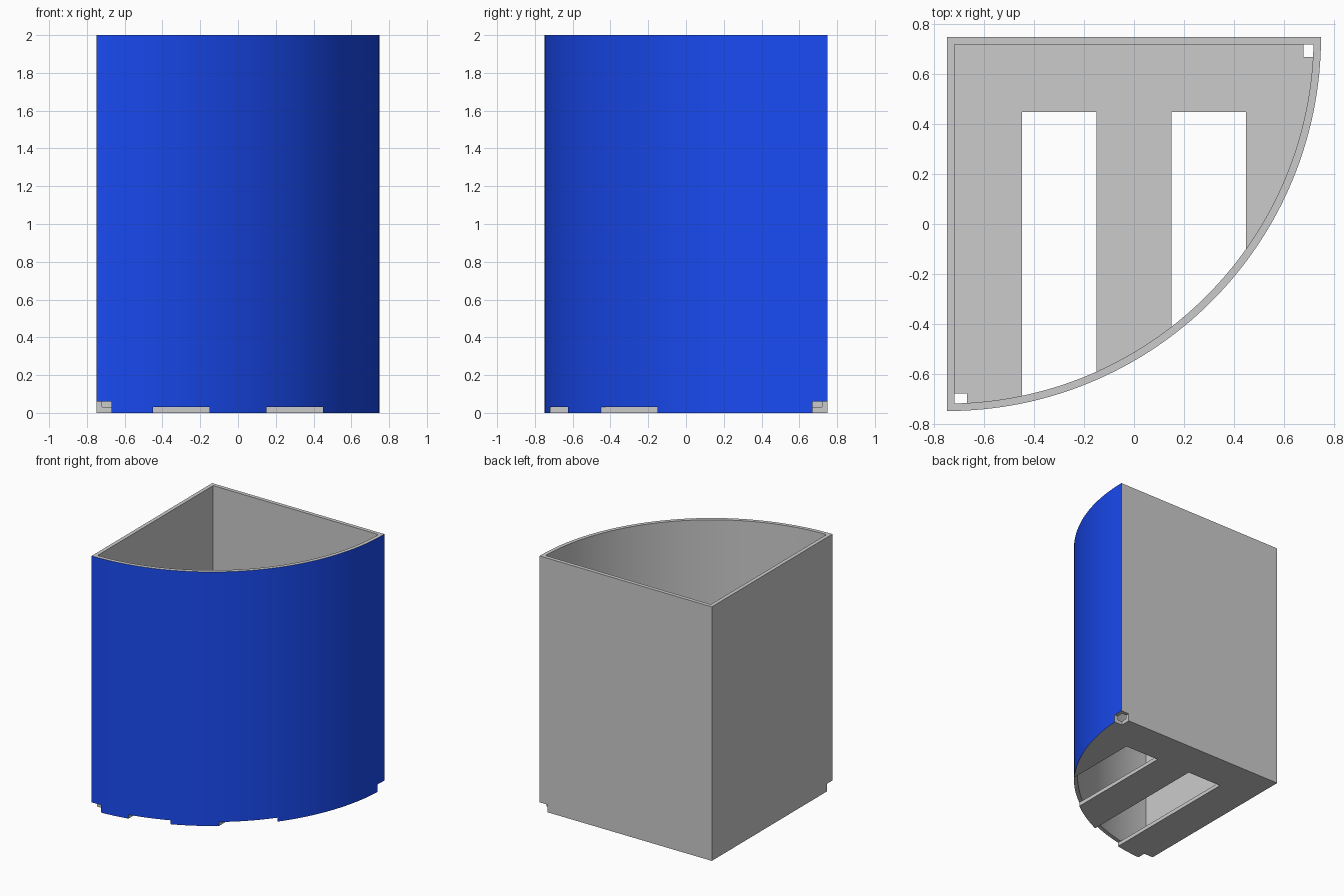
import bpy, bmesh, math

if "Cube" in bpy.data.objects:
    bpy.data.objects.remove(bpy.data.objects["Cube"])

R, WALL, HEIGHT, SEGS = 1.5, 0.03, 2.0, 64
CX, CY = -0.75, 0.75          # square back-left corner, centre of the arc


def sector(name, radius, inset, z0, z1):
    """Quarter-round prism; inset moves the two straight sides inward."""
    a = math.asin(inset / radius)
    pts = [(CX + inset, CY - inset)]
    for i in range(SEGS + 1):
        t = -math.pi / 2 + a + (math.pi / 2 - 2 * a) * i / SEGS
        pts.append((CX + radius * math.cos(t), CY + radius * math.sin(t)))
    bm = bmesh.new()
    base = bm.faces.new([bm.verts.new((x, y, z0)) for x, y in pts])
    top = bmesh.ops.extrude_face_region(bm, geom=[base])["geom"]
    verts = [v for v in top if isinstance(v, bmesh.types.BMVert)]
    bmesh.ops.translate(bm, verts=verts, vec=(0, 0, z1 - z0))
    bmesh.ops.recalc_face_normals(bm, faces=bm.faces[:])
    return finish(name, bm)


def box(name, x0, x1, y0, y1, z0, z1):
    bm = bmesh.new()
    bmesh.ops.create_cube(bm, size=1)
    for v in bm.verts:
        v.co = ((x0 + x1) / 2 + v.co.x * (x1 - x0),
                (y0 + y1) / 2 + v.co.y * (y1 - y0),
                (z0 + z1) / 2 + v.co.z * (z1 - z0))
    return finish(name, bm)


def finish(name, bm):
    mesh = bpy.data.meshes.new(name)
    bm.to_mesh(mesh)
    bm.free()
    obj = bpy.data.objects.new(name, mesh)
    bpy.context.collection.objects.link(obj)
    return obj


# Outer body: grey, with a blue curved front
bin_body = sector("corner_bin", R, 0, 0, HEIGHT)
grey = bpy.data.materials.new("plain_grey")
blue = bpy.data.materials.new("blue_front")
blue.diffuse_color = (0.01, 0.07, 0.9, 1)
blue.use_nodes = True
blue.node_tree.nodes["Principled BSDF"].inputs["Base Color"].default_value = blue.diffuse_color
bin_body.data.materials.append(grey)
bin_body.data.materials.append(blue)
for f in bin_body.data.polygons:
    n = f.normal
    if abs(n.z) < 0.5 and n.x > 0.001 and n.y < -0.001:
        f.material_index = 1

# Open-topped cavity, two floor slots, two corner notches
cutters = [
    sector("cavity_cutter", R - WALL, WALL, WALL, HEIGHT + 0.2),
    box("notch_cutter_front", -0.9, -0.67, -0.9, -0.68, -0.1, 0.06),
    box("notch_cutter_right", 0.68, 0.9, 0.67, 0.9, -0.1, 0.06),
]
for x in (-0.45, 0.15):
    cutters.append(box("slot_cutter", x, x + 0.3, -0.9, 0.45, -0.1, WALL + 0.001))

bpy.context.view_layer.objects.active = bin_body
bin_body.select_set(True)
for cutter in cutters:
    cutter.hide_render = True
    cutter.data.materials.append(grey)
    mod = bin_body.modifiers.new("cut", "BOOLEAN")
    mod.operation = "DIFFERENCE"
    mod.solver = "EXACT"
    mod.object = cutter
    bpy.ops.object.modifier_apply(modifier=mod.name)
    bpy.data.objects.remove(cutter)

# Smooth arc, crisp rims
bpy.ops.object.shade_smooth_by_angle(angle=math.radians(30))
